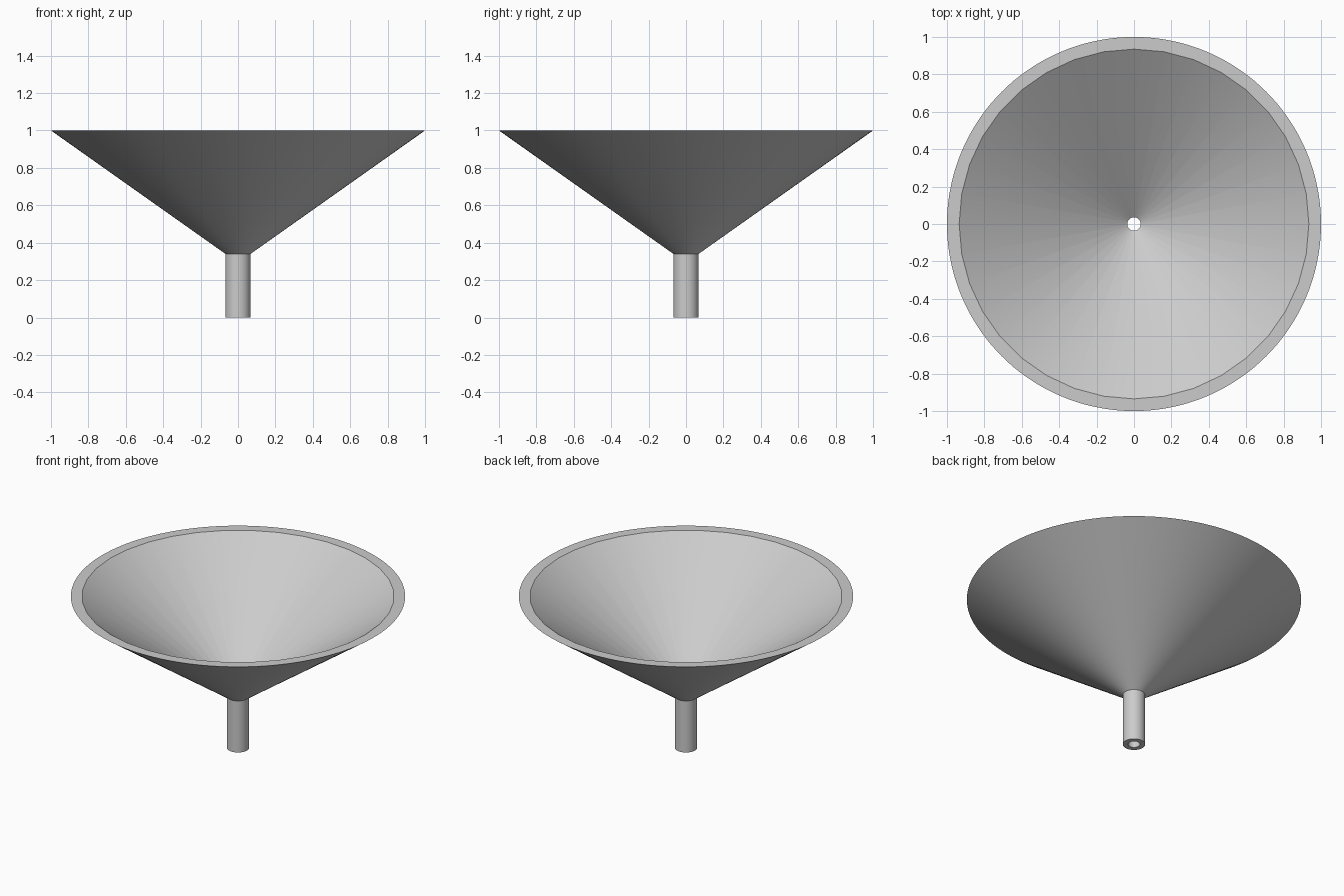
import bpy, bmesh, math

if "Cube" in bpy.data.objects:
    bpy.data.objects.remove(bpy.data.objects["Cube"], do_unlink=True)

grey = bpy.data.materials.new("light_grey")
grey.use_nodes = True
COLOR = (0.6, 0.6, 0.6, 1)
grey.diffuse_color = COLOR
grey.node_tree.nodes["Principled BSDF"].inputs["Base Color"].default_value = COLOR

OUTER_SIDES, INNER_SIDES = 144, 36
RIM, RIM_IN = 1.0, 0.935
TUBE, BORE = 0.067, 0.036
NECK, THROAT = 0.34, 0.363


def ring(bm, radius, z, sides):
    """Circle of vertices with its first one facing the back."""
    step = math.tau / sides
    return [bm.verts.new((radius * math.sin(i * step), radius * math.cos(i * step), z))
            for i in range(sides)]


def bridge(bm, a, b):
    """Join two rings; the first may have a whole multiple of the second's sides."""
    ratio, n = len(a) // len(b), len(b)
    for i in range(n):
        span = [a[(i * ratio + k) % len(a)] for k in range(ratio + 1)]
        bm.faces.new(span + [b[(i + 1) % n], b[i]])


# Funnel: outer wall, rim, inner bowl and bore as one closed revolved shell
bm = bmesh.new()
rings = [ring(bm, r, z, s) for r, z, s in (
    (TUBE, 0, OUTER_SIDES), (TUBE, NECK, OUTER_SIDES), (RIM, 1, OUTER_SIDES),
    (RIM_IN, 1, INNER_SIDES), (BORE, THROAT, INNER_SIDES), (BORE, 0, INNER_SIDES))]
for a, b in zip(rings, rings[1:]):
    bridge(bm, a, b)
bridge(bm, rings[0], rings[-1])
bmesh.ops.recalc_face_normals(bm, faces=bm.faces)

mesh = bpy.data.meshes.new("funnel")
bm.to_mesh(mesh)
bm.free()
mesh.materials.append(grey)
funnel = bpy.data.objects.new("funnel", mesh)
bpy.context.collection.objects.link(funnel)

# Smooth walls with crisp rim, neck and tube end
bpy.ops.object.select_all(action="DESELECT")
funnel.select_set(True)
bpy.context.view_layer.objects.active = funnel
bpy.ops.object.shade_smooth_by_angle(angle=math.radians(30))
